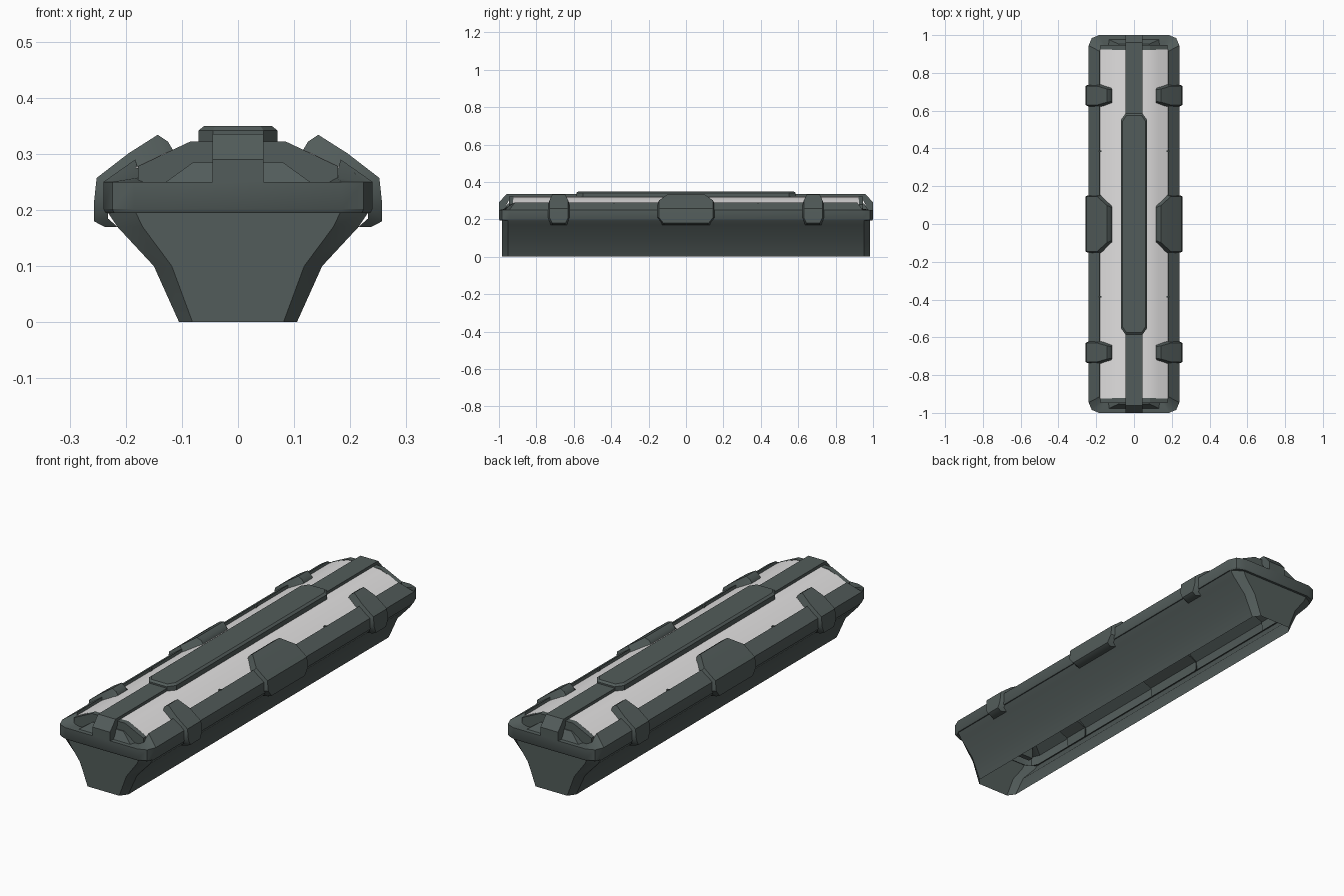
import bpy, bmesh, math

if "Cube" in bpy.data.objects:
    bpy.data.objects.remove(bpy.data.objects["Cube"])

def material(name, rgb):
    m = bpy.data.materials.new(name)
    m.diffuse_color = (*rgb, 1)
    m.use_nodes = True
    m.node_tree.nodes["Principled BSDF"].inputs["Base Color"].default_value = m.diffuse_color
    return m

DARK = material("dark_grey_green", (0.085, 0.107, 0.103))
WHITE = material("pale_lens_white", (0.75, 0.74, 0.74))

def finish(name, bm, mat, angle=None, mirror=()):
    bmesh.ops.recalc_face_normals(bm, faces=bm.faces)
    me = bpy.data.meshes.new(name)
    bm.to_mesh(me)
    bm.free()
    me.materials.append(mat)
    ob = bpy.data.objects.new(name, me)
    bpy.context.collection.objects.link(ob)
    if mirror:
        mod = ob.modifiers.new("mirror", 'MIRROR')
        mod.use_axis = ('x' in mirror, 'y' in mirror, False)
        mod.use_mirror_merge = False
    if angle:
        bpy.ops.object.select_all(action='DESELECT')
        bpy.context.view_layer.objects.active = ob
        ob.select_set(True)
        bpy.ops.object.shade_smooth_by_angle(angle=math.radians(angle))
    return ob

def loft(bm, rings, closed=True, caps=False):
    vs = [[bm.verts.new(p) for p in r] for r in rings]
    n = len(vs[0])
    for a, b in zip(vs, vs[1:]):
        for i in range(n if closed else n - 1):
            j = (i + 1) % n
            bm.faces.new((a[i], a[j], b[j], b[i]))
    if caps:
        bm.faces.new(vs[0])
        bm.faces.new(vs[-1])

def plan(hx, hy, cx, cy, z, seg):
    """Rectangle outline with cut (seg=1) or rounded corners; z may be a function of y."""
    pts = []
    for q, (sx, sy) in enumerate(((1, 1), (-1, 1), (-1, -1), (1, -1))):
        for k in range(seg + 1):
            a = math.pi / 2 * (q + k / seg)
            x = sx * (hx - cx) + cx * math.cos(a)
            y = sy * (hy - cy) + cy * math.sin(a)
            pts.append((x, y, z(y) if callable(z) else z))
    return pts

def prism_y(bm, prof, y0, y1):
    loft(bm, [[(x, y, z) for x, z in prof] for y in (y0, y1)], caps=True)

# Lower housing: hollow trough, open underneath
bm = bmesh.new()
loft(bm, [plan(hx, 0.985, cx, 0.032, z, 1) for hx, cx, z in
          ((0.105, 0.024, 0), (0.15, 0.032, 0.1), (0.215, 0.045, 0.17), (0.233, 0.05, 0.197))])
finish("lower_housing", bm, DARK, 30)

# Rim: band around the lens, high along the sides and low at the ends
def rim_height(y):
    return 0.245 + 0.045 * min(1, max(0, (0.945 - abs(y)) / 0.03))

bm = bmesh.new()
loft(bm, [plan(0.225, 0.982, 0.045, 0.045, 0.195, 2),
          plan(0.236, 0.996, 0.052, 0.052, 0.195, 2),
          plan(0.24, 1.0, 0.055, 0.055, 0.202, 2),
          plan(0.24, 1.0, 0.055, 0.055, 0.25, 2),
          plan(0.183, 0.945, 0.03, 0.03, rim_height, 2),
          plan(0.178, 0.94, 0.03, 0.03, lambda y: rim_height(y) - 0.02, 2)])
finish("rim", bm, DARK, 30)

# Lens: thin pale cover with sloped sides
top = [(0.185, 0.275), (0.13, 0.302), (0.085, 0.319), (0, 0.325)]
outer = top + [(-x, z) for x, z in top[-2::-1]]
bm = bmesh.new()
prism_y(bm, outer + [(x * 0.98, z - 0.01) for x, z in reversed(outer)], -0.925, 0.925)
finish("lens", bm, WHITE, 30)

# End plates closing the lens
bm = bmesh.new()
prism_y(bm, [(0.178, 0.2), (0.178, 0.278), (0.085, 0.322), (-0.085, 0.322),
             (-0.178, 0.278), (-0.178, 0.2)], 0.922, 0.947)
finish("end_plate", bm, DARK, mirror='y')

# Sloped wedges beside the strap at each end
bm = bmesh.new()
loft(bm, [[(0.04, 0.945, 0.238), (0.145, 0.945, 0.238), (0.145, 0.982, 0.238), (0.04, 0.982, 0.238)],
          [(0.04, 0.94, 0.285), (0.08, 0.94, 0.285), (0.08, 0.952, 0.285), (0.04, 0.952, 0.285)]],
     caps=True)
finish("end_wedge", bm, DARK, mirror='xy')

# Centre strap running over the top and down both ends
over = [(1.0, 0.24), (1.0, 0.29), (0.96, 0.335), (-0.96, 0.335), (-1.0, 0.29), (-1.0, 0.24)]
under = [(-0.96, 0.24), (-0.96, 0.28), (-0.94, 0.312), (0.94, 0.312), (0.96, 0.28), (0.96, 0.24)]
bm = bmesh.new()
rows = [[(x, *p) for x in (-0.045, 0.045)] for p in over + under]
loft(bm, rows + rows[:1], closed=False)
for s in (-0.045, 0.045):
    for i in range(5):
        bm.faces.new([bm.verts.new((s, *p)) for p in
                      (over[i], over[i + 1], under[4 - i], under[5 - i])])
bmesh.ops.remove_doubles(bm, verts=bm.verts, dist=0.0001)
finish("centre_strap", bm, DARK)

# Raised top plate with cut corners and bevelled edge
bm = bmesh.new()
loft(bm, [plan(0.07, 0.585, 0.025, 0.035, 0.32, 1),
          plan(0.07, 0.585, 0.025, 0.035, 0.342, 1),
          plan(0.06, 0.575, 0.02, 0.03, 0.35, 1)], caps=True)
finish("top_plate", bm, DARK)

# Side clips: wrap from under the rim up onto the lens, narrower at both ends
CLIP = [  # outer x, z, base x, z, narrowing (lower, upper)
    (0.238, 0.170, 0.215, 0.170, 1, 0), (0.257, 0.180, 0.232, 0.185, 0.8, 0),
    (0.257, 0.210, 0.232, 0.210, 0, 0), (0.252, 0.257, 0.230, 0.245, 0, 0),
    (0.195, 0.301, 0.170, 0.270, 0, 0), (0.143, 0.334, 0.125, 0.290, 0, 0.85),
    (0.125, 0.322, 0.118, 0.295, 0, 1), (0.116, 0.307, 0.114, 0.300, 0, 1)]

def clip(name, y, w, low, high, mirror):
    bm = bmesh.new()
    rings = []
    for ox, oz, bx, bz, a, b in CLIP:
        h = w - a * low - b * high
        rings.append([(bx, y - h, bz), (ox, y - h + 0.012, oz),
                      (ox, y + h - 0.012, oz), (bx, y + h, bz)])
    loft(bm, rings, caps=True)
    finish(name, bm, DARK, 30, mirror)

clip("middle_clip", 0, 0.157, 0.03, 0.055, 'x')
clip("small_clip", 0.68, 0.062, 0.018, 0.018, 'xy')

# Tiny tabs on the inner rim edge
bm = bmesh.new()
prism_y(bm, [(0.185, 0.27), (0.185, 0.29), (0.172, 0.289), (0.172, 0.27)], 0.38, 0.39)
finish("rim_tab", bm, DARK, mirror='xy')
